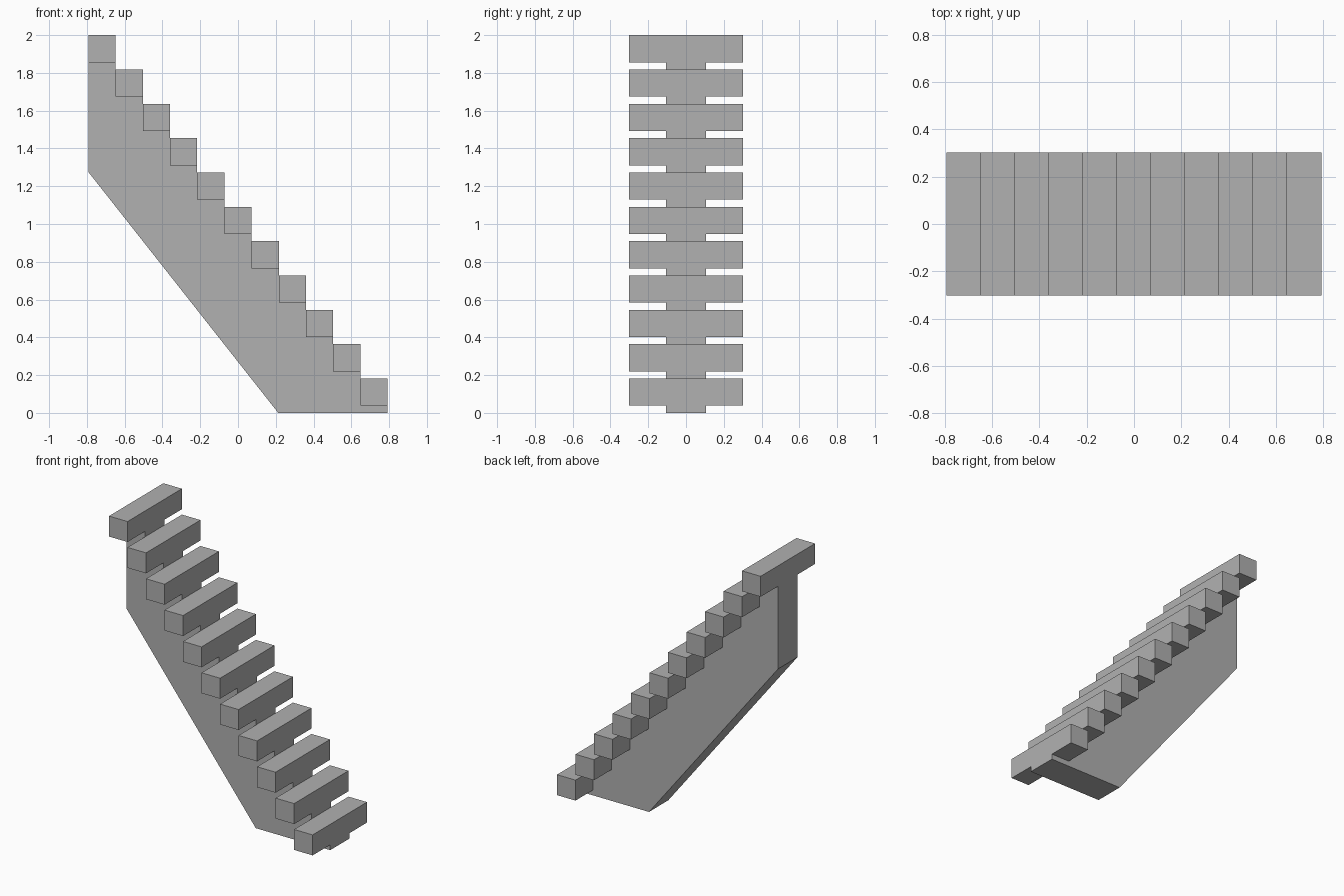
import bpy, bmesh

if "Cube" in bpy.data.objects:
    bpy.data.objects.remove(bpy.data.objects["Cube"])

STEPS = 11
X0, X1 = -0.792, 0.792
RUN = (X1 - X0) / STEPS
RISE = 2.0 / STEPS
THICK = RUN            # square tread section
HALF_TREAD = 0.302     # tread half width
HALF_BEAM = 0.107      # stringer half width

# Dark grey for the whole stair
grey = bpy.data.materials.new("dark_grey")
grey.diffuse_color = (0.44, 0.44, 0.44, 1)
grey.use_nodes = True
grey.node_tree.nodes["Principled BSDF"].inputs["Base Color"].default_value = grey.diffuse_color


def extrude_profile(name, points, half):
    """Extrude an x-z outline along y, centred on y = 0."""
    bm = bmesh.new()
    face = bm.faces.new([bm.verts.new((x, -half, z)) for x, z in points])
    new = bmesh.ops.extrude_face_region(bm, geom=[face])["geom"]
    verts = [v for v in new if isinstance(v, bmesh.types.BMVert)]
    bmesh.ops.translate(bm, verts=verts, vec=(0, 2 * half, 0))
    bmesh.ops.recalc_face_normals(bm, faces=bm.faces)
    mesh = bpy.data.meshes.new(name)
    bm.to_mesh(mesh)
    bm.free()
    mesh.materials.append(grey)
    obj = bpy.data.objects.new(name, mesh)
    bpy.context.collection.objects.link(obj)
    return obj


# Central stringer: sloped underside, stepped top
outline = [(X0, 1.275), (0.213, 0.0), (X1, 0.0)]
for i in range(STEPS):
    seat = (i + 1) * RISE - THICK
    outline += [(X1 - i * RUN, seat), (X1 - (i + 1) * RUN, seat)]
extrude_profile("stringer", outline, HALF_BEAM)

# Block treads resting on each notch
for i in range(STEPS):
    right, left = X1 - i * RUN, X1 - (i + 1) * RUN
    top = (i + 1) * RISE
    extrude_profile(f"tread_{i + 1:02d}",
                    [(left, top - THICK), (right, top - THICK), (right, top), (left, top)],
                    HALF_TREAD)
